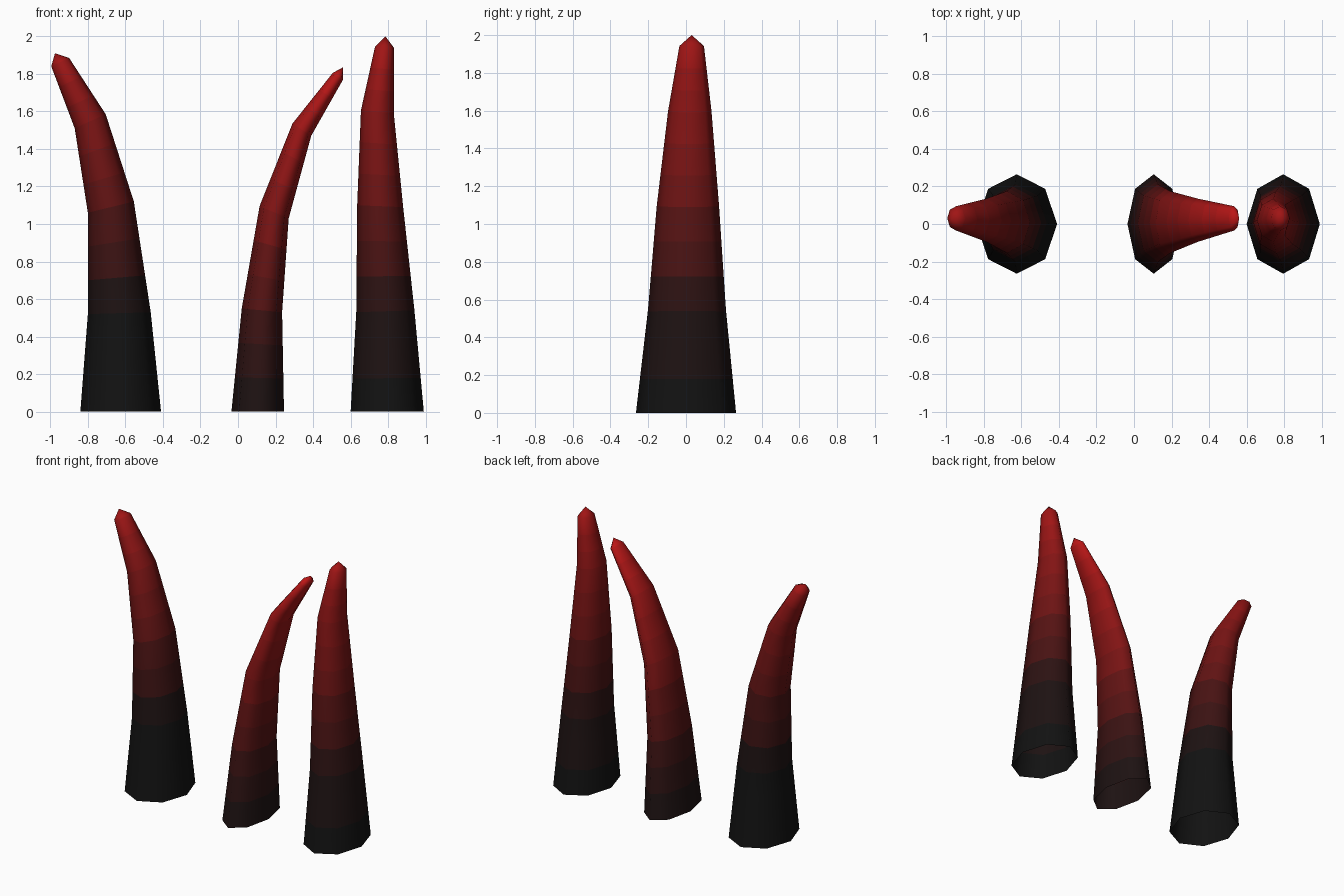
import bpy
from math import sin, cos, pi
from mathutils import Vector

if "Cube" in bpy.data.objects:
    bpy.data.objects.remove(bpy.data.objects["Cube"])

SIDES = 8
BANDS = 3      # colour bands per straight section
STEPS = 16     # shades from black to red

# Shared palette, black root to red tip
BLACK, RED = Vector((0.006, 0.006, 0.006)), Vector((0.5, 0.008, 0.008))
palette = []
for i in range(STEPS):
    m = bpy.data.materials.new(f"horn_shade_{i}")
    m.diffuse_color = (*BLACK.lerp(RED, (i / (STEPS - 1)) ** 1.6), 1)
    m.use_nodes = True
    m.node_tree.nodes["Principled BSDF"].inputs["Base Color"].default_value = m.diffuse_color
    palette.append(m)

# Depth of every ring: (centre y, half width)
DEPTH = [(0, .265), (.005, .207), (.01, .165), (.02, .115), (.03, .065)]


def horn(name, outline, tip, shades):
    """Loft octagon rings; outline holds (left x, left z, right x, right z)."""
    rings = []
    for (lx, lz, rx, rz), (cy, hy) in zip(outline, DEPTH):
        left, right = Vector((lx, cy, lz)), Vector((rx, cy, rz))
        mid, half = (left + right) / 2, (right - left) / 2
        rings.append([mid + half * cos(2 * pi * k / SIDES)
                      + Vector((0, hy * sin(2 * pi * k / SIDES), 0))
                      for k in range(SIDES)])

    # Split each section into straight bands so the colour can fade
    loops, tone = [rings[0]], []
    for i in range(len(rings) - 1):
        for b in range(1, BANDS + 1):
            loops.append([p.lerp(q, b / BANDS) for p, q in zip(rings[i], rings[i + 1])])
            t = (b - 0.5) / BANDS
            tone.append(shades[i] * (1 - t) + shades[i + 1] * t)
    tone.append(shades[-1])

    verts = [v for loop in loops for v in loop] + [Vector(tip)]
    faces, mats = [], []
    for i in range(len(loops)):
        for k in range(SIDES):
            a, b = i * SIDES + k, i * SIDES + (k + 1) % SIDES
            if i < len(loops) - 1:
                faces.append((a, b, b + SIDES, a + SIDES))
            else:
                faces.append((a, b, len(verts) - 1))
            mats.append(round(tone[i] * (STEPS - 1)))

    mesh = bpy.data.meshes.new(name)
    mesh.from_pydata(verts, [], faces)
    for m in palette:
        mesh.materials.append(m)
    for p, m in zip(mesh.polygons, mats):
        p.material_index = m
        p.use_smooth = True
    ob = bpy.data.objects.new(name, mesh)
    bpy.context.collection.objects.link(ob)


# Left horn, curving outward to the left
horn("left_horn",
     [(-.84, 0, -.41, 0), (-.80, .52, -.465, .53), (-.80, 1.06, -.555, 1.12),
      (-.87, 1.51, -.705, 1.585), (-.995, 1.84, -.90, 1.885)],
     (-.975, .03, 1.91), [0, .03, .35, .58, .8])

# Slim middle horn, curving to the right
horn("middle_horn",
     [(-.035, 0, .245, 0), (.02, .55, .235, .53), (.115, 1.095, .27, 1.03),
      (.29, 1.535, .39, 1.47), (.505, 1.805, .56, 1.77)],
     (.56, .03, 1.835), [.03, .25, .55, .78, 1])

# Upright right horn
horn("right_horn",
     [(.60, 0, .99, 0), (.63, .53, .94, .54), (.635, 1.1, .88, 1.09),
      (.655, 1.605, .83, 1.59), (.73, 1.945, .83, 1.94)],
     (.785, .03, 2.0), [0, .08, .42, .65, .8])
